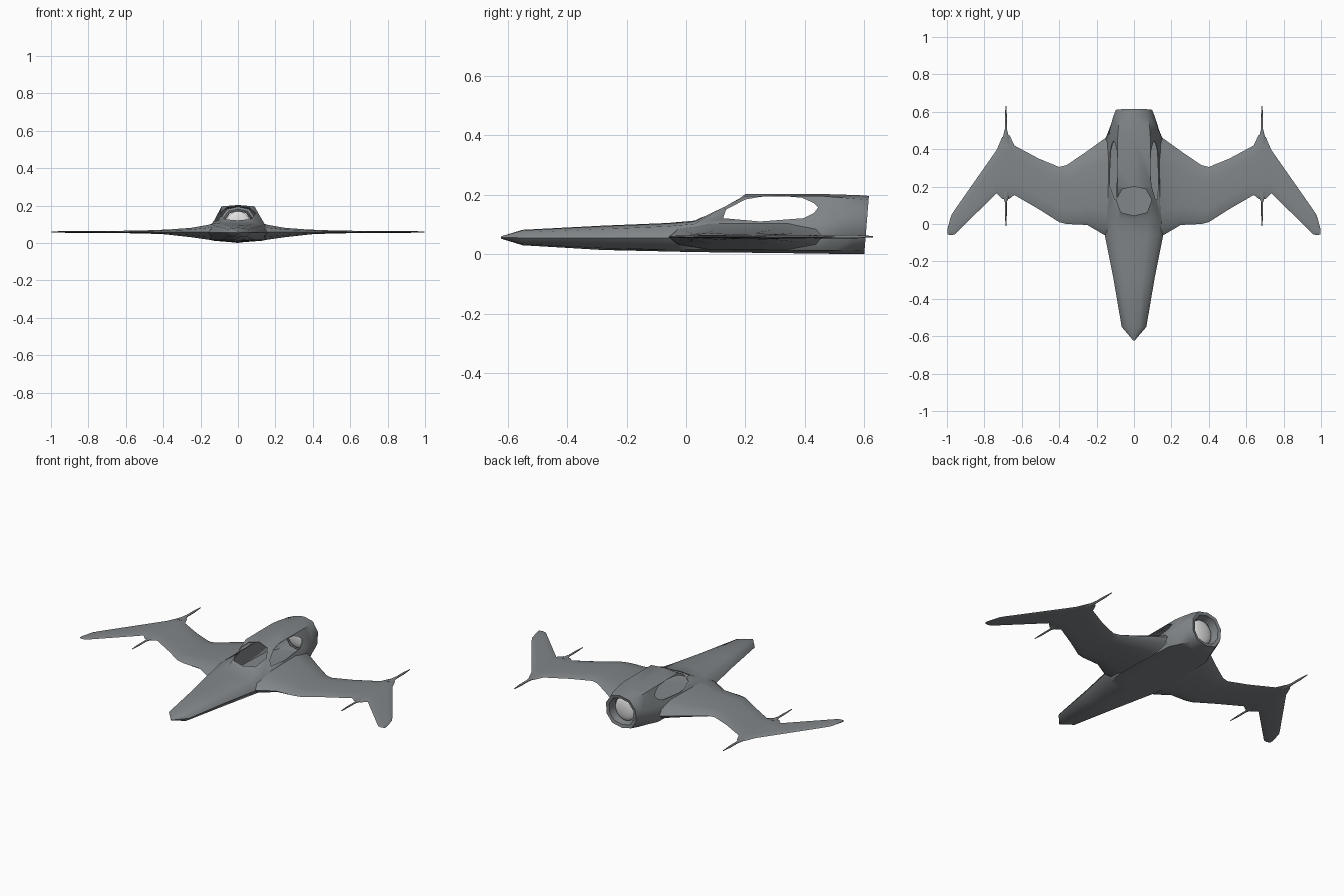
import bpy, bmesh, math
from mathutils import Vector

if "Cube" in bpy.data.objects:
    bpy.data.objects.remove(bpy.data.objects["Cube"])


def material(name, rgb):
    m = bpy.data.materials.new(name)
    m.diffuse_color = (*rgb, 1)
    m.use_nodes = True
    m.node_tree.nodes["Principled BSDF"].inputs["Base Color"].default_value = m.diffuse_color
    return m


HULL = material("hull_grey", (0.22, 0.238, 0.248))
GLOW = material("engine_white", (0.75, 0.75, 0.75))


def finish(name, bm, mat):
    bmesh.ops.recalc_face_normals(bm, faces=bm.faces)
    me = bpy.data.meshes.new(name)
    bm.to_mesh(me)
    bm.free()
    ob = bpy.data.objects.new(name, me)
    bpy.context.collection.objects.link(ob)
    me.materials.append(mat)
    return ob


def activate(ob):
    bpy.ops.object.select_all(action='DESELECT')
    ob.select_set(True)
    bpy.context.view_layer.objects.active = ob


def smooth(ob, deg):
    activate(ob)
    bpy.ops.object.shade_smooth_by_angle(angle=math.radians(deg))


def loft(name, rings, mat, cap_start=True, cap_end=True):
    bm = bmesh.new()
    vs = [[bm.verts.new(p) for p in r] for r in rings]
    n = len(vs[0])
    for a, b in zip(vs, vs[1:]):
        for i in range(n):
            j = (i + 1) % n
            bm.faces.new((a[i], a[j], b[j], b[i]))
    if cap_start:
        bm.faces.new(vs[0])
    if cap_end:
        bm.faces.new(vs[-1])
    return finish(name, bm, mat)


# Fuselage sections: y, bottom z, (bottom corner), (side), (shoulder), (roof edge), top z
sections = [
    (-.622, .052, (.003, .053), (.005, .056), (.004, .058), (.002, .059), .06),
    (-.55, .03, (.045, .034), (.066, .055), (.052, .073), (.03, .08), .082),
    (-.28, .014, (.08, .02), (.112, .055), (.092, .084), (.05, .094), .096),
    (-.06, .009, (.12, .015), (.156, .055), (.13, .094), (.07, .103), .105),
    (.03, .007, (.14, .015), (.165, .055), (.142, .102), (.08, .11), .113),
    (.2, .005, (.14, .014), (.165, .055), (.136, .107), (.088, .196), .203),
    (.45, .002, (.13, .012), (.155, .055), (.133, .108), (.088, .196), .203),
    (.50, .001, (.105, .012), (.135, .057), (.13, .11), (.085, .192), .201),
    (.56, .0, (.08, .012), (.112, .06), (.113, .12), (.075, .186), .199),
    (.60, .0, (.062, .014), (.096, .062), (.097, .13), (.06, .183), .196),
]
rings = []
for y, zb, *side, zt in sections:
    half = [(0, zb)] + side + [(0, zt)]
    pts = half + [(-x, z) for x, z in reversed(side)]
    shear = .08 if y > .55 else 0
    rings.append([Vector((x, y + shear * z, z)) for x, z in pts])
# Exhaust lip folding inward
for s, dy in ((.82, -.004), (.72, -.05)):
    rings.append([Vector((p.x * s, p.y + dy, .1 + (p.z - .1) * s)) for p in rings[9]])
fuselage = loft("fuselage", rings, HULL, True, False)
mod = fuselage.modifiers.new("shell", 'SOLIDIFY')
mod.thickness = .004
mod.offset = -1


# Window openings
def cut(poly, a, b, place):
    c = loft("cutter", [[place(u, v, t) for u, v in poly] for t in (a, b)], HULL)
    c.hide_render = True
    m = fuselage.modifiers.new("window", 'BOOLEAN')
    m.operation = 'DIFFERENCE'
    m.solver = 'EXACT'
    m.object = c
    return c


side_win = [(.125, .121), (.135, .15), (.20, .184), (.25, .193), (.32, .196), (.39, .19),
            (.43, .172), (.445, .157), (.43, .138), (.395, .121), (.25, .11)]
front_win = [(0, .2), (.062, .186), (.095, .13), (.07, .062), (0, .045),
             (-.07, .062), (-.095, .13), (-.062, .186)]
cutters = [
    cut(side_win, .07, .3, lambda u, v, t: (t, u, v)),
    cut(side_win, -.3, -.07, lambda u, v, t: (t, u, v)),
    cut(front_win, .06, .4, lambda u, v, t: (u, v, t)),
]
activate(fuselage)
for m in list(fuselage.modifiers):
    bpy.ops.object.modifier_apply(modifier=m.name)
for c in cutters:
    bpy.data.objects.remove(c)
smooth(fuselage, 48)

# Engine glow dome inside the exhaust
bm = bmesh.new()
bmesh.ops.create_uvsphere(bm, u_segments=20, v_segments=10, radius=1)
for v in bm.verts:
    v.co = Vector((v.co.x * .068, .562 + v.co.y * .02, .1 + v.co.z * .07))
smooth(finish("engine_glow", bm, GLOW), 60)

# Wing stations: x, leading y, trailing y, top z, bottom z
stations = [
    (.135, -.06, .475, .104, .015), (.16, -.058, .455, .097, .018),
    (.25, -.005, .39, .081, .031), (.36, .0, .315, .073, .043),
    (.40, .01, .305, .071, .047), (.51, .08, .35, .067, .051),
    (.64, .155, .42, .065, .053), (.665, .135, .475, .065, .053),
    (.705, .135, .465, .065, .053), (.735, .165, .395, .064, .053),
    (.957, -.055, .078, .063, .055), (.978, -.06, .045, .062, .056),
    (.998, -.055, -.03, .061, .057),
]
for s, label in ((1, "right"), (-1, "left")):
    rings = []
    for x, yl, yt, zt, zb in stations:
        c = yt - yl
        zm = .058
        pts = [(yl, zm), (yl + .06 * c, zm + .6 * (zt - zm)), (yl + .25 * c, zt),
               (yt - .25 * c, zt), (yt - .06 * c, zm + .6 * (zt - zm)), (yt, zm),
               (yt - .06 * c, zm + .6 * (zb - zm)), (yt - .25 * c, zb),
               (yl + .25 * c, zb), (yl + .06 * c, zm + .6 * (zb - zm))]
        rings.append([(s * x, y, z) for y, z in pts])
    smooth(loft(label + "_wing", rings, HULL), 40)

    # Front and rear prongs on the wing
    for end, prof in (("front", [(-.012, .002), (.05, .005), (.115, .005), (.135, .012), (.17, .02)]),
                      ("rear", [(.43, .025), (.48, .012), (.505, .006), (.57, .006), (.63, .002)])):
        rings = [[(s * .685 + r * math.cos(k * math.pi / 4), y,
                   .059 + min(r, .006) * math.sin(k * math.pi / 4)) for k in range(8)]
                 for y, r in prof]
        smooth(loft(f"{label}_{end}_prong", rings, HULL), 50)
